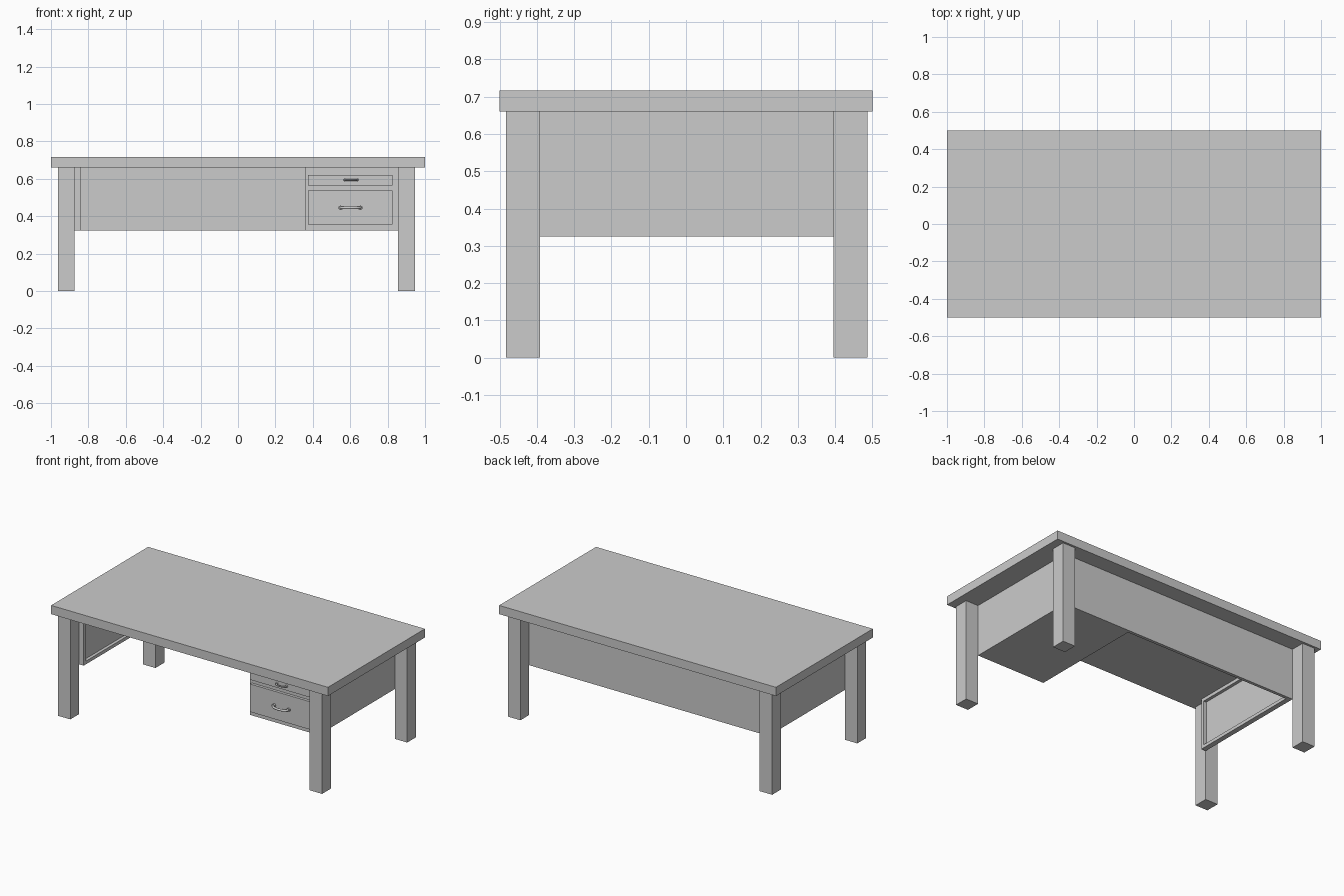
import bpy, bmesh, math

if "Cube" in bpy.data.objects:
    bpy.data.objects.remove(bpy.data.objects["Cube"])


def box(name, x0, x1, y0, y1, z0, z1):
    bm = bmesh.new()
    bmesh.ops.create_cube(bm, size=1)
    for v in bm.verts:
        v.co = (x1 if v.co.x > 0 else x0,
                y1 if v.co.y > 0 else y0,
                z1 if v.co.z > 0 else z0)
    me = bpy.data.meshes.new(name)
    bm.to_mesh(me)
    bm.free()
    ob = bpy.data.objects.new(name, me)
    bpy.context.collection.objects.link(ob)
    return ob


def inset_face(ob, axis, sign, width, depth):
    """Frame one side of a box and push its middle in."""
    bm = bmesh.new()
    bm.from_mesh(ob.data)
    bm.normal_update()
    face = [f for f in bm.faces if f.normal[axis] * sign > 0.9]
    bmesh.ops.inset_region(bm, faces=face, thickness=width)
    new = bmesh.ops.extrude_discrete_faces(bm, faces=face)["faces"]
    for f in new:
        for v in f.verts:
            v.co[axis] -= sign * depth
    bm.to_mesh(ob.data)
    bm.free()


def handle(name, x0, x1, z, y, r, reach):
    """Bow pull with a bar curving out from two round feet."""
    cx, hw = (x0 + x1) / 2, (x1 - x0) / 2 - r * 1.3
    cu = bpy.data.curves.new(name, 'CURVE')
    cu.dimensions = '3D'
    cu.bevel_depth = r * 0.8
    cu.bevel_resolution = 2
    cu.use_fill_caps = True
    sp = cu.splines.new('POLY')
    n = 12
    sp.points.add(n)
    for i, p in enumerate(sp.points):
        a = math.pi * i / n
        p.co = (cx - hw * math.cos(a), y - reach * math.sin(a) ** 0.7, z, 1)
    ob = bpy.data.objects.new(name, cu)
    bpy.context.collection.objects.link(ob)
    for side, s in (("left", -1), ("right", 1)):
        bpy.ops.mesh.primitive_cylinder_add(
            vertices=12, radius=r * 1.3, depth=0.012,
            location=(cx + s * hw, y - 0.005, z), rotation=(math.pi / 2, 0, 0))
        foot = bpy.context.object
        foot.name = f"{name}_{side}_foot"
        bpy.ops.object.shade_smooth_by_angle()


TOP, LOW = 0.66, 0.325      # underside of top, lower edge of panels
FRONT, BACK = -0.392, 0.395  # panel and cabinet depth

# Table top
box("table_top", -1, 1, -0.5, 0.5, TOP, 0.717)

# Legs
for sx, x0, x1 in (("left", -0.963, -0.873), ("right", 0.856, 0.946)):
    for sy, y0, y1 in (("front", -0.483, FRONT), ("back", BACK, 0.486)):
        box(f"{sy}_{sx}_leg", x0, x1, y0, y1, 0, TOP)

# Left side panel with a recessed inner face
side = box("left_side_panel", -0.873, -0.84, FRONT, BACK, LOW, TOP)
inset_face(side, 0, 1, 0.03, 0.02)

# Back panel
box("back_panel", -0.84, 0.36, BACK - 0.02, BACK, LOW, TOP)

# Drawer cabinet and drawer fronts
box("drawer_cabinet", 0.36, 0.856, FRONT, BACK, LOW, TOP)
DF = FRONT - 0.018
box("upper_drawer", 0.375, 0.825, DF, FRONT, 0.565, 0.62)
box("lower_drawer", 0.375, 0.825, DF, FRONT, 0.355, 0.537)

# Drawer handles
handle("upper_handle", 0.562, 0.647, 0.594, DF, 0.006, 0.025)
handle("lower_handle", 0.537, 0.667, 0.445, DF, 0.009, 0.035)
